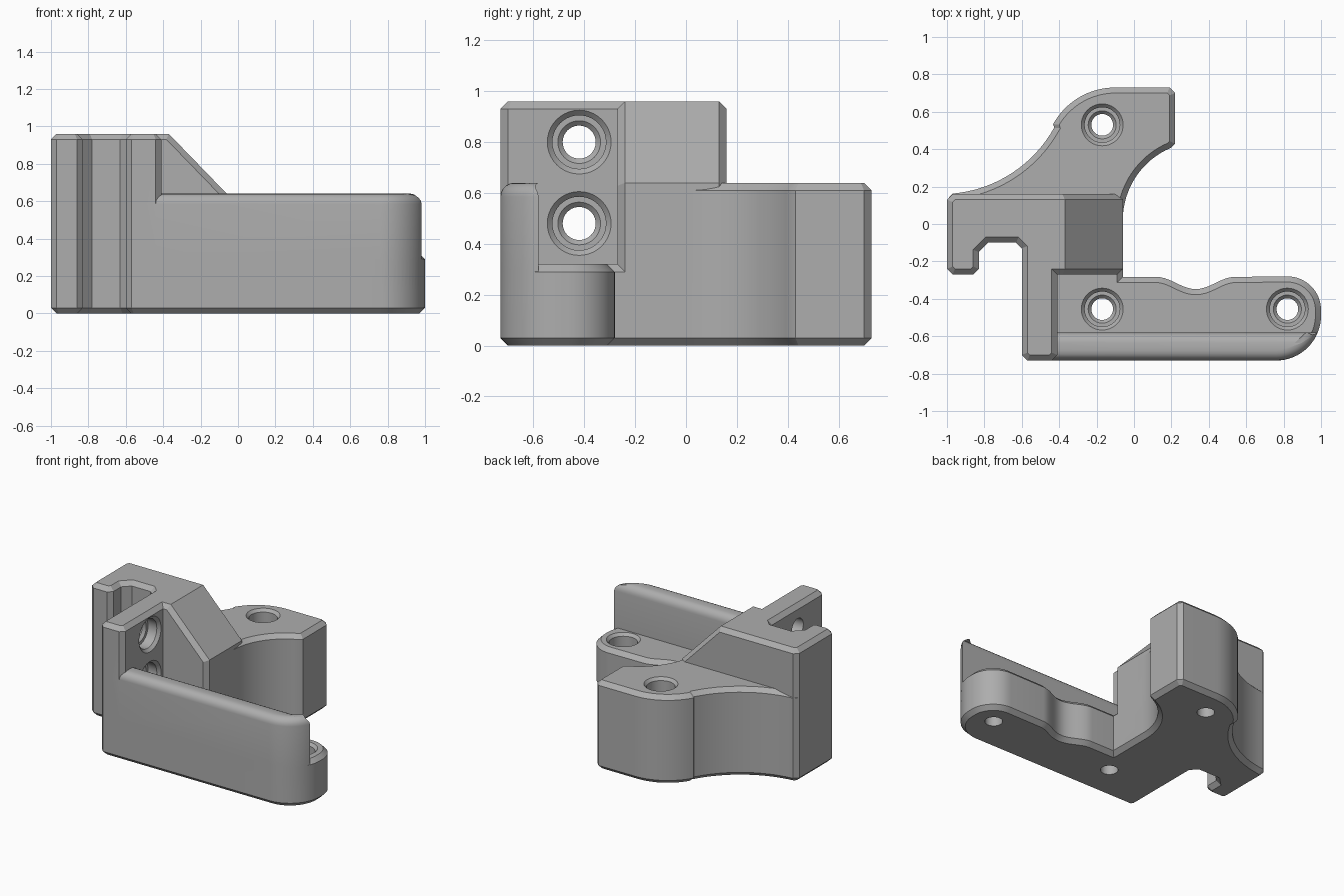
import bpy, bmesh
from math import cos, sin, pi, radians
from mathutils import Matrix

if "Cube" in bpy.data.objects:
    bpy.data.objects.remove(bpy.data.objects["Cube"], do_unlink=True)

EDGE = 0.03  # chamfer used all round

grey = bpy.data.materials.new("plain_grey")
grey.use_nodes = True
grey.diffuse_color = (0.42, 0.42, 0.42, 1)
grey.node_tree.nodes["Principled BSDF"].inputs["Base Color"].default_value = grey.diffuse_color


def arc(cx, cy, r, a0, a1, n=16):
    angles = [radians(a0 + (a1 - a0) * i / n) for i in range(n + 1)]
    return [(cx + r * cos(a), cy + r * sin(a)) for a in angles]


def finish(name, bm):
    bmesh.ops.recalc_face_normals(bm, faces=bm.faces)
    mesh = bpy.data.meshes.new(name)
    bm.to_mesh(mesh)
    bm.free()
    mesh.materials.append(grey)
    obj = bpy.data.objects.new(name, mesh)
    bpy.context.collection.objects.link(obj)
    return obj


def prism(name, outline, z0, z1, top=EDGE, bottom=0, segments=1, matrix=None):
    """Extrude an outline and bevel the rims of its caps."""
    bm = bmesh.new()
    face = bm.faces.new([bm.verts.new((x, y, z0)) for x, y in outline])
    ext = bmesh.ops.extrude_face_region(bm, geom=[face], use_keep_orig=True)["geom"]
    bmesh.ops.translate(bm, vec=(0, 0, z1 - z0),
                        verts=[g for g in ext if isinstance(g, bmesh.types.BMVert)])
    bmesh.ops.recalc_face_normals(bm, faces=bm.faces)
    for z, width in ((z1, top), (z0, bottom)):
        rim = [e for e in bm.edges if all(abs(v.co.z - z) < 1e-5 for v in e.verts)]
        if width:
            bmesh.ops.bevel(bm, geom=rim, offset=width, segments=segments,
                            profile=0.5, affect='EDGES', clamp_overlap=False)
    if matrix:
        bm.transform(matrix)
    return finish(name, bm)


def bore(name, location, depth, length, scale=1, sideways=False, n=40):
    """Stepped screw hole cutter, its mouth at location."""
    rings = [(0.112, 0.02), (0.112, 0), (0.094, -0.02), (0.094, -depth),
             (0.075, -depth), (0.058, -depth - 0.018), (0.058, -length)]
    bm = bmesh.new()
    loops = [[bm.verts.new((r * scale * cos(2 * pi * i / n), r * scale * sin(2 * pi * i / n), z))
              for i in range(n)] for r, z in rings]
    for a, b in zip(loops, loops[1:]):
        for i in range(n):
            j = (i + 1) % n
            bm.faces.new((a[i], a[j], b[j], b[i]))
    bm.faces.new(loops[0])
    bm.faces.new(loops[-1])
    turn = Matrix.Rotation(pi / 2, 4, 'Y') if sideways else Matrix()
    bm.transform(Matrix.Translation(location) @ turn)
    obj = finish(name, bm)
    obj.hide_render = True
    return obj


def combine(target, tool, operation):
    mod = target.modifiers.new(operation.lower(), 'BOOLEAN')
    mod.operation = operation
    mod.solver = 'EXACT'
    mod.object = tool
    bpy.context.view_layer.objects.active = target
    bpy.ops.object.modifier_apply(modifier=mod.name)
    bpy.data.objects.remove(tool, do_unlink=True)


# Shared stretches of the outline, anticlockwise from the front
corner = arc(0.76, -0.49, 0.24, -90, 0)
tip = arc(0.82, -0.46, 0.18, 0, 90)
dip = [(0.33 + 0.21 * t / 10, -0.283 - 0.065 * (0.5 + 0.5 * cos(pi * t / 10)))
       for t in range(10, -11, -1)]
scoop = arc(0.36, 0.02, 0.42, 180, 113)
lobe_end = [(0.22, 0.43), (0.22, 0.70), (0.19, 0.73)]
back = arc(-0.1, 0.35, 0.38, 90, 151) + arc(-1.03, 0.85, 0.69, -29, -85)
left = [(-1, 0.13), (-1, -0.24)]
hook = [(-0.97, -0.27), (-0.86, -0.27), (-0.83, -0.24), (-0.83, -0.15),
        (-0.78, -0.1), (-0.63, -0.1), (-0.6, -0.13), (-0.6, -0.70), (-0.57, -0.73)]

# Foot with the complete outline
bracket = prism("bracket", corner + tip + dip + [(-0.06, -0.283)] + scoop + lobe_end
                + back + left + hook, 0, 0.2, top=0, bottom=EDGE)

# Low arm
arm = prism("arm", corner + tip + dip + [(-0.06, -0.283), (-0.06, -0.2), (-0.5, -0.2),
                                         (-0.5, -0.73)], 0.1, 0.32)

# Rounded front wall standing on the arm
wall_end = [p for p in corner if p[1] < -0.59] + [(0.982, -0.58)]
front_wall = prism("front_wall", [(-0.5, -0.73)] + wall_end + [(-0.5, -0.58)],
                   0.1, 0.64, top=0.055, segments=5)

# Rear lobe
lobe = prism("lobe", scoop + lobe_end + back + [(-1, 0.13), (-1, 0), (-0.5, -0.1),
                                                (-0.06, -0.1)], 0.1, 0.64)

# Tall slotted body
tall_body = prism("tall_body", left + hook + [(-0.44, -0.73), (-0.41, -0.70), (-0.41, 0.16),
                                              (-0.97, 0.16)], 0.1, 0.96)

# Sloping buttress, extruded along y
buttress = prism("buttress", [(-0.55, 0.06), (-0.06, 0.06), (-0.06, 0.64), (-0.37, 0.96),
                              (-0.55, 0.96)], -0.16, 0.27, bottom=EDGE,
                 matrix=Matrix.Rotation(pi / 2, 4, 'X'))

for part in (arm, lobe, tall_body, buttress, front_wall):
    combine(bracket, part, 'UNION')

# Screw holes: three upright, two through the tall wall
for x, y, top in ((-0.17, 0.53, 0.64), (-0.17, -0.455, 0.32), (0.82, -0.455, 0.32)):
    combine(bracket, bore("upright_bore", (x, y, top), 0.12, top + 0.1), 'DIFFERENCE')
for z in (0.8, 0.48):
    combine(bracket, bore("side_bore", (-0.41, -0.42, z), 0.09, 0.25, 1.12, True), 'DIFFERENCE')

# Smooth curves, crisp chamfers
for obj in bpy.context.selected_objects:
    obj.select_set(False)
bracket.select_set(True)
bpy.context.view_layer.objects.active = bracket
bpy.ops.object.shade_smooth_by_angle(angle=radians(25))
